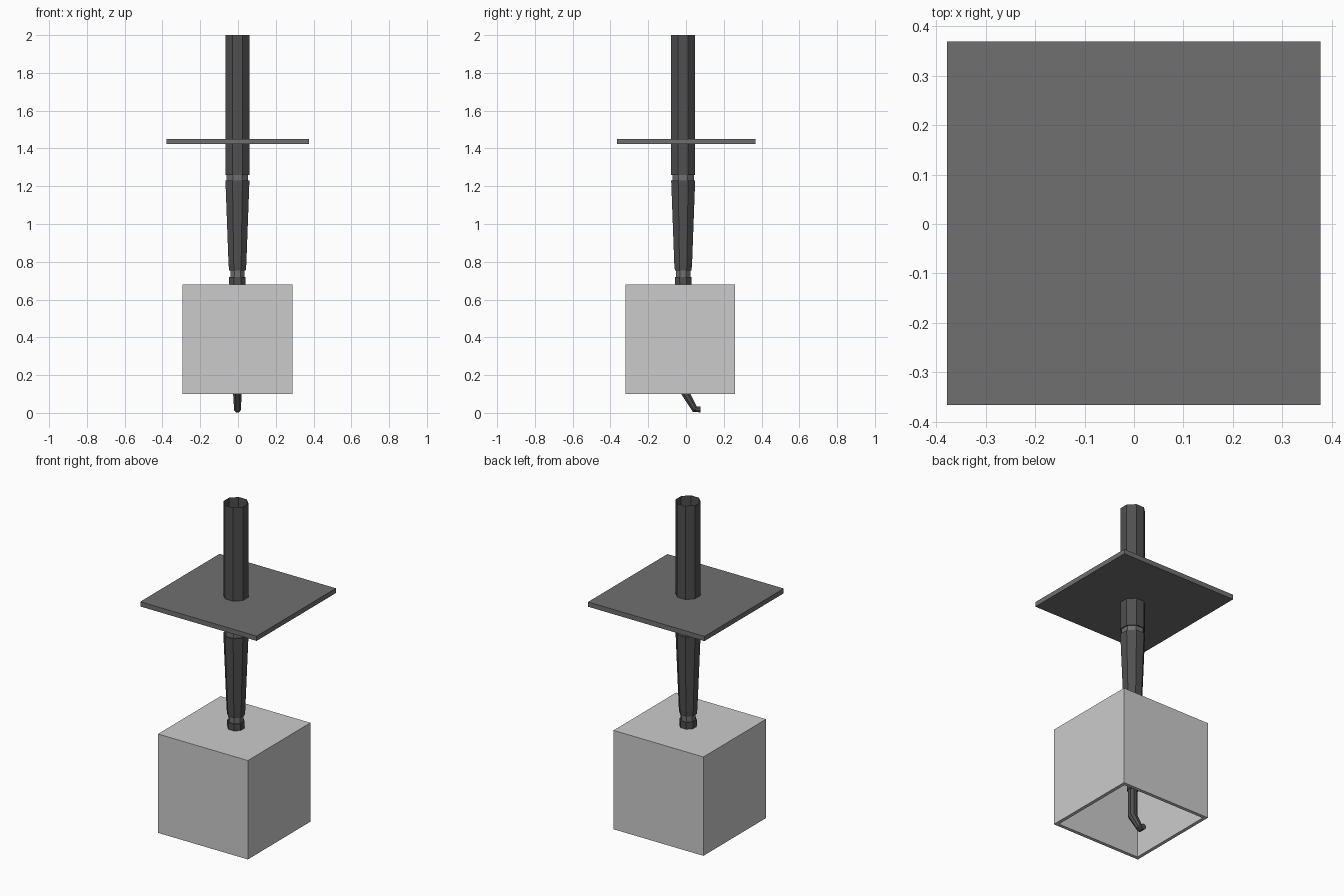
import bpy, bmesh, math
from mathutils import Vector

if "Cube" in bpy.data.objects:
    bpy.data.objects.remove(bpy.data.objects["Cube"])

AX, AY = -0.003, -0.015   # axis of the arm


def material(name, v):
    m = bpy.data.materials.new(name)
    m.diffuse_color = (v, v, v, 1)
    m.use_nodes = True
    m.node_tree.nodes["Principled BSDF"].inputs["Base Color"].default_value = m.diffuse_color
    return m


dark = material("dark_metal", 0.08)
mid = material("mid_metal", 0.16)


def finish(name, bm, mat=None, normals=True):
    if normals:
        bmesh.ops.recalc_face_normals(bm, faces=bm.faces)
    me = bpy.data.meshes.new(name)
    bm.to_mesh(me)
    bm.free()
    ob = bpy.data.objects.new(name, me)
    bpy.context.collection.objects.link(ob)
    if mat:
        me.materials.append(mat)
    return ob


def tube(name, path, mat, cap_start=True, cap_end=True):
    """Eight-sided tube; path entries are (y, z, apothem, tilt about x)."""
    bm = bmesh.new()
    rings = []
    for y, z, a, tilt in path:
        r = a / math.cos(math.pi / 8)
        ring = []
        for i in range(8):
            t = math.pi / 8 + i * math.pi / 4
            u, v = r * math.cos(t), r * math.sin(t)
            ring.append(bm.verts.new((AX + u, y + v * math.cos(tilt), z + v * math.sin(tilt))))
        rings.append(ring)
    for lo, hi in zip(rings, rings[1:]):
        for i in range(8):
            j = (i + 1) % 8
            bm.faces.new((lo[i], lo[j], hi[j], hi[i]))
    if cap_start:
        bm.faces.new(rings[0][::-1])
    if cap_end:
        bm.faces.new(rings[-1])
    return finish(name, bm, mat)


def straight(name, pts, mat, **kw):
    return tube(name, [(AY, z, a, 0) for z, a in pts], mat, **kw)


def box(name, lo, hi, mat=None):
    bm = bmesh.new()
    bmesh.ops.create_cube(bm, size=1)
    lo, hi = Vector(lo), Vector(hi)
    for v in bm.verts:
        v.co = Vector(((lo[k] + hi[k]) / 2 + v.co[k] * (hi[k] - lo[k]) for k in range(3)))
    return bm


# upper sleeve, open at the top
straight("upper_sleeve", [(1.26, 0.0635), (2.0, 0.0635)], dark, cap_end=False)
# collar and tapered middle arm
straight("upper_collar", [(1.22, 0.057), (1.27, 0.057)], mid)
straight("tapered_arm", [(0.755, 0.044), (0.785, 0.047), (1.23, 0.0635)], dark)
straight("lower_collar", [(0.71, 0.038), (0.76, 0.038)], mid)
# lower arm running through the housing
straight("lower_arm", [(0.28, 0.029), (0.70, 0.044), (0.72, 0.044)], dark)

# bent hook at the bottom
tube("hook", [(AY, 0.29, 0.025, 0), (AY, 0.125, 0.024, 0.25),
              (0.047, 0.019, 0.0175, 0.9), (0.05, 0.019, 0.015, math.pi / 2),
              (0.077, 0.019, 0.016, math.pi / 2)], dark)

# square plate
finish("plate", box("plate", (-0.378, -0.366, 1.423), (0.377, 0.369, 1.451)), mid)

# hollow housing, open underneath
bm = box("housing", (-0.295, -0.32, 0.10), (0.288, 0.26, 0.68))
bm.normal_update()
bottom = [f for f in bm.faces if f.normal.z < -0.5]
bmesh.ops.inset_region(bm, faces=bottom, thickness=0.028)
ext = bmesh.ops.extrude_face_region(bm, geom=bottom)
bmesh.ops.translate(bm, vec=(0, 0, 0.55), verts=[g for g in ext["geom"] if isinstance(g, bmesh.types.BMVert)])
bmesh.ops.delete(bm, geom=[f for f in bottom if f.is_valid], context='FACES_ONLY')
finish("housing", bm)
